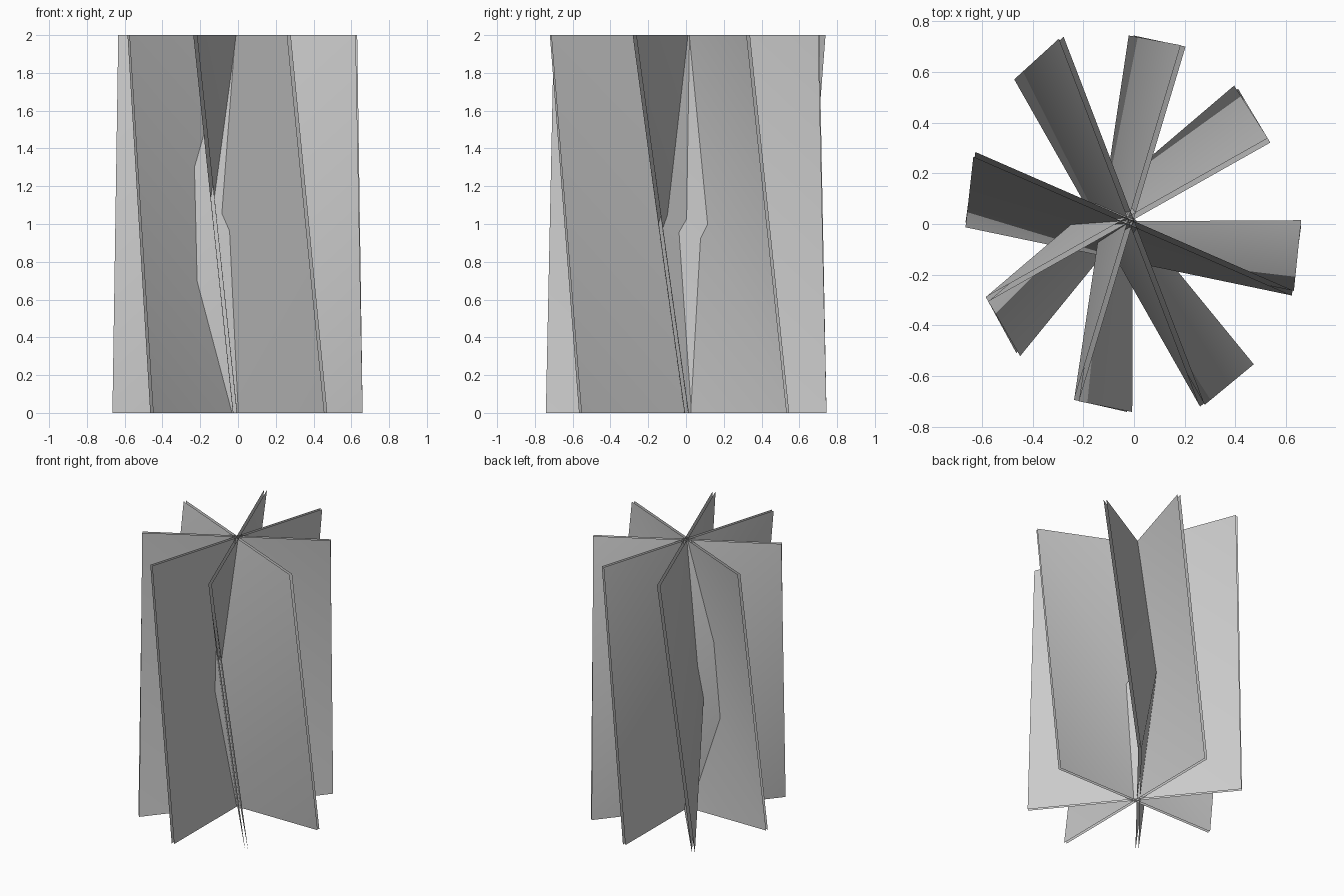
import bpy
import bmesh
from mathutils import Vector

if "Cube" in bpy.data.objects:
    bpy.data.objects.remove(bpy.data.objects["Cube"])

HEIGHT = 2.0
GAP = 0.02  # distance between the two skins of a blade

# each twisted blade: bottom end 1, bottom end 2, top end 1, top end 2 (x, y)
BLADES = [
    ((0.66, 0.005), (-0.665, -0.003), (0.627, -0.273), (-0.63, 0.275)),
    ((-0.465, 0.577), (0.465, -0.56), (-0.287, 0.735), (0.27, -0.717)),
    ((-0.011, 0.744), (-0.017, -0.742), (0.194, 0.703), (-0.227, -0.697)),
    ((0.403, 0.54), (-0.457, -0.515), (0.533, 0.33), (-0.58, -0.297)),
]
# end whose top corner carries the fold line down to the opposite bottom corner
FOLD_END = [0, 1, 1, 1]


def edge_points(p, q, z, side):
    """Ends of one horizontal edge, shifted sideways by half the gap."""
    p, q = Vector(p), Vector(q)
    d = (q - p).normalized()
    shift = Vector((-d.y, d.x)) * side * GAP / 2
    return [Vector((*(v + shift), z)) for v in (p, q)]


def twisted_blade(name, ends, fold):
    bm = bmesh.new()
    for side in (-1, 1):
        bottom = [bm.verts.new(v) for v in edge_points(ends[0], ends[1], 0, side)]
        top = [bm.verts.new(v) for v in edge_points(ends[2], ends[3], HEIGHT, side)]
        near, far = fold, 1 - fold
        tris = [(bottom[far], bottom[near], top[near]),
                (bottom[far], top[near], top[far])]
        # keep the normals pointing out of the blade on both skins
        for t in tris:
            flip = (side > 0) == (fold == 0)
            face = bm.faces.new(t if flip else t[::-1])
            face.smooth = True
        bm.normal_update()
        d = Vector(ends[1]) - Vector(ends[0])
        out = Vector((-d.y, d.x, 0)) * side
        for face in bm.faces[:] if side < 0 else [f for f in bm.faces if bottom[0] in f.verts or bottom[1] in f.verts or top[0] in f.verts]:
            if face.normal.dot(out) < 0:
                face.normal_flip()
    mesh = bpy.data.meshes.new(name)
    bm.to_mesh(mesh)
    bm.free()
    obj = bpy.data.objects.new(name, mesh)
    bpy.context.collection.objects.link(obj)


# four crossing blades, each a pair of thin twisted sheets
for i, (ends, fold) in enumerate(zip(BLADES, FOLD_END)):
    twisted_blade(f"crossing_blade_{i + 1}", ends, fold)
